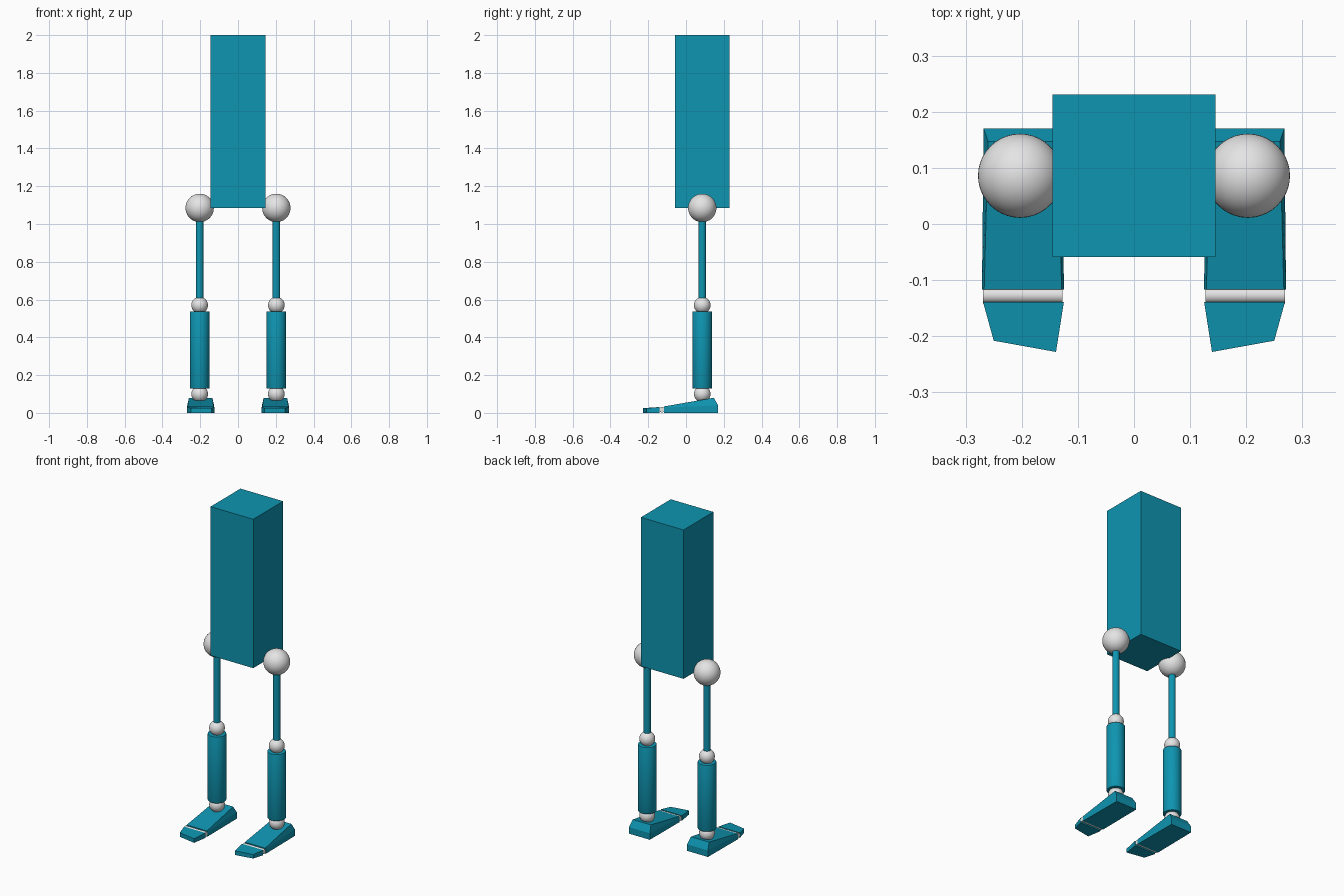
import bpy, bmesh, math
from mathutils import Matrix

if "Cube" in bpy.data.objects:
    bpy.data.objects.remove(bpy.data.objects["Cube"])


def material(name, rgb):
    m = bpy.data.materials.new(name)
    m.diffuse_color = (*rgb, 1)
    m.use_nodes = True
    m.node_tree.nodes["Principled BSDF"].inputs["Base Color"].default_value = m.diffuse_color
    return m


TEAL = material("teal", (0.0045, 0.30, 0.44))
GREY = material("light grey", (0.78, 0.78, 0.78))
LEG_X, LEG_Y = 0.203, 0.086


def finish(name, bm, mat, smooth=False):
    bmesh.ops.recalc_face_normals(bm, faces=bm.faces)
    me = bpy.data.meshes.new(name)
    bm.to_mesh(me)
    bm.free()
    me.materials.append(mat)
    ob = bpy.data.objects.new(name, me)
    bpy.context.collection.objects.link(ob)
    if smooth:
        bpy.ops.object.select_all(action='DESELECT')
        ob.select_set(True)
        bpy.context.view_layer.objects.active = ob
        bpy.ops.object.shade_smooth_by_angle(angle=math.radians(35))
    return ob


def ball(name, x, z, r):
    bm = bmesh.new()
    bmesh.ops.create_uvsphere(bm, u_segments=40, v_segments=24, radius=r,
                              matrix=Matrix.Translation((x, LEG_Y, z)))
    finish(name, bm, GREY, True)


def rod(name, centre, r, length, mat, axis='Z', bevel=0):
    bm = bmesh.new()
    rot = Matrix.Rotation(math.pi / 2, 4, 'Y') if axis == 'X' else Matrix.Identity(4)
    bmesh.ops.create_cone(bm, cap_ends=True, segments=32, radius1=r, radius2=r,
                          depth=length, matrix=Matrix.Translation(centre) @ rot)
    if bevel:
        rims = [e for e in bm.edges if any(len(f.verts) > 4 for f in e.link_faces)]
        bmesh.ops.bevel(bm, geom=rims, offset=bevel, segments=2, affect='EDGES', profile=0.5)
    finish(name, bm, mat, True)


def loft(name, rings, mat):
    """Join equal-length rings of points and cap both ends."""
    bm = bmesh.new()
    loops = [[bm.verts.new(p) for p in ring] for ring in rings]
    n = len(loops[0])
    for a, b in zip(loops, loops[1:]):
        for i in range(n):
            j = (i + 1) % n
            bm.faces.new((a[i], a[j], b[j], b[i]))
    bm.faces.new(loops[0])
    bm.faces.new(loops[-1])
    finish(name, bm, mat)


# Torso block
bm = bmesh.new()
bmesh.ops.create_cube(bm, size=1, matrix=Matrix.Translation((0, 0.086, 1.5425))
                      @ Matrix.Diagonal((0.29, 0.29, 0.915, 1)))
finish("torso", bm, TEAL)

for side, s in (("right", -1), ("left", 1)):
    x = s * LEG_X
    # Leg joints and limbs
    ball(side + "_hip", x, 1.085, 0.075)
    rod(side + "_thigh", (x, LEG_Y, 0.81), 0.02, 0.46, TEAL)
    ball(side + "_knee", x, 0.57, 0.044)
    rod(side + "_shin", (x, LEG_Y, 0.333), 0.052, 0.41, TEAL, bevel=0.004)
    ball(side + "_ankle", x, 0.1, 0.044)

    # Foot wedge: rings from sole to instep, narrowing at the heel top
    def ring(rows):
        return [(s * px, py, pz) for px, py, pz in rows]
    loft(side + "_foot", [
        ring([(0.125, -0.117, 0), (0.271, -0.117, 0), (0.268, 0.17, 0), (0.127, 0.17, 0)]),
        ring([(0.125, -0.117, 0.028), (0.271, -0.117, 0.028), (0.268, 0.17, 0.04), (0.127, 0.17, 0.04)]),
        ring([(0.129, -0.117, 0.034), (0.267, -0.117, 0.034), (0.26, 0.147, 0.08), (0.136, 0.147, 0.08)]),
    ], TEAL)

    # Toe hinge and toe plate
    rod(side + "_toe_hinge", (s * 0.198, -0.127, 0.017), 0.0145, 0.142, GREY, 'X')
    loft(side + "_toe", [
        ring([(0.125, -0.139, 0), (0.269, -0.139, 0), (0.250, -0.208, 0), (0.139, -0.228, 0)]),
        ring([(0.125, -0.139, 0.031), (0.269, -0.139, 0.031), (0.250, -0.208, 0.025), (0.139, -0.228, 0.025)]),
    ], TEAL)
